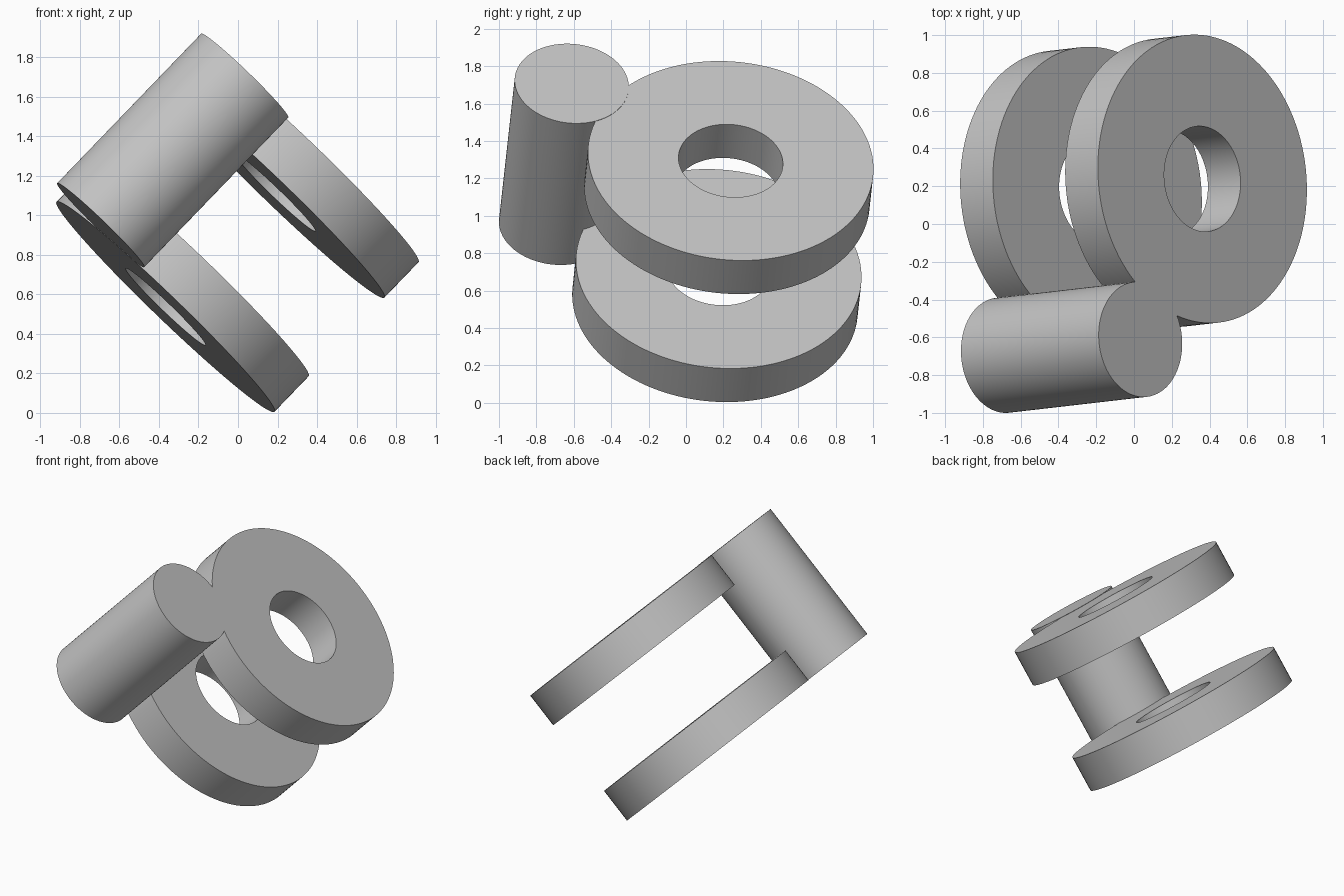
import bpy
from mathutils import Vector

cube = bpy.data.objects.get("Cube")
if cube:
    bpy.data.objects.remove(cube, do_unlink=True)

# One plain grey for the whole body
grey = bpy.data.materials.new("light_grey")
grey.use_nodes = True
colour = (0.55, 0.55, 0.55, 1)
grey.diffuse_color = colour
grey.node_tree.nodes["Principled BSDF"].inputs["Base Color"].default_value = colour

# Shared tilted axis, and the lower end centres of the pin and the rings
pin_base = Vector((-0.695, -0.695, 0.95))
ring_base = Vector((-0.367, 0.155, 0.537))
span = Vector((0.729, 0.084, 0.757))
length = span.length
axis = span.normalized()
tilt = axis.to_track_quat('Z', 'Y').to_euler()
thickness = 0.25


def cylinder(name, base, start, end, radius):
    """Cylinder along the tilted axis, between two distances from its base."""
    bpy.ops.mesh.primitive_cylinder_add(
        vertices=128, radius=radius, depth=end - start,
        location=base + axis * (start + end) / 2, rotation=tilt)
    obj = bpy.context.object
    obj.name = name
    obj.data.materials.append(grey)
    return obj


def combine(target, tool, operation):
    """Apply a boolean and discard the tool."""
    mod = target.modifiers.new("combine", 'BOOLEAN')
    mod.operation = operation
    mod.solver = 'EXACT'
    mod.object = tool
    bpy.ops.object.select_all(action='DESELECT')
    target.select_set(True)
    bpy.context.view_layer.objects.active = target
    bpy.ops.object.modifier_apply(modifier=mod.name)
    bpy.data.objects.remove(tool, do_unlink=True)


# Round pin with a ring flush with each end
body = cylinder("pin_with_two_rings", pin_base, 0, length, 0.306)
for name, start in (("lower_ring", 0), ("upper_ring", length - thickness)):
    ring = cylinder(name, ring_base, start, start + thickness, 0.766)
    combine(body, ring, 'UNION')

# Hole through both rings
drill = cylinder("hole_cutter", ring_base, -0.2, length + 0.2, 0.28)
drill.hide_render = True
combine(body, drill, 'DIFFERENCE')

# Smooth round walls, crisp rims
bpy.ops.object.select_all(action='DESELECT')
body.select_set(True)
bpy.context.view_layer.objects.active = body
bpy.ops.object.shade_smooth_by_angle()
